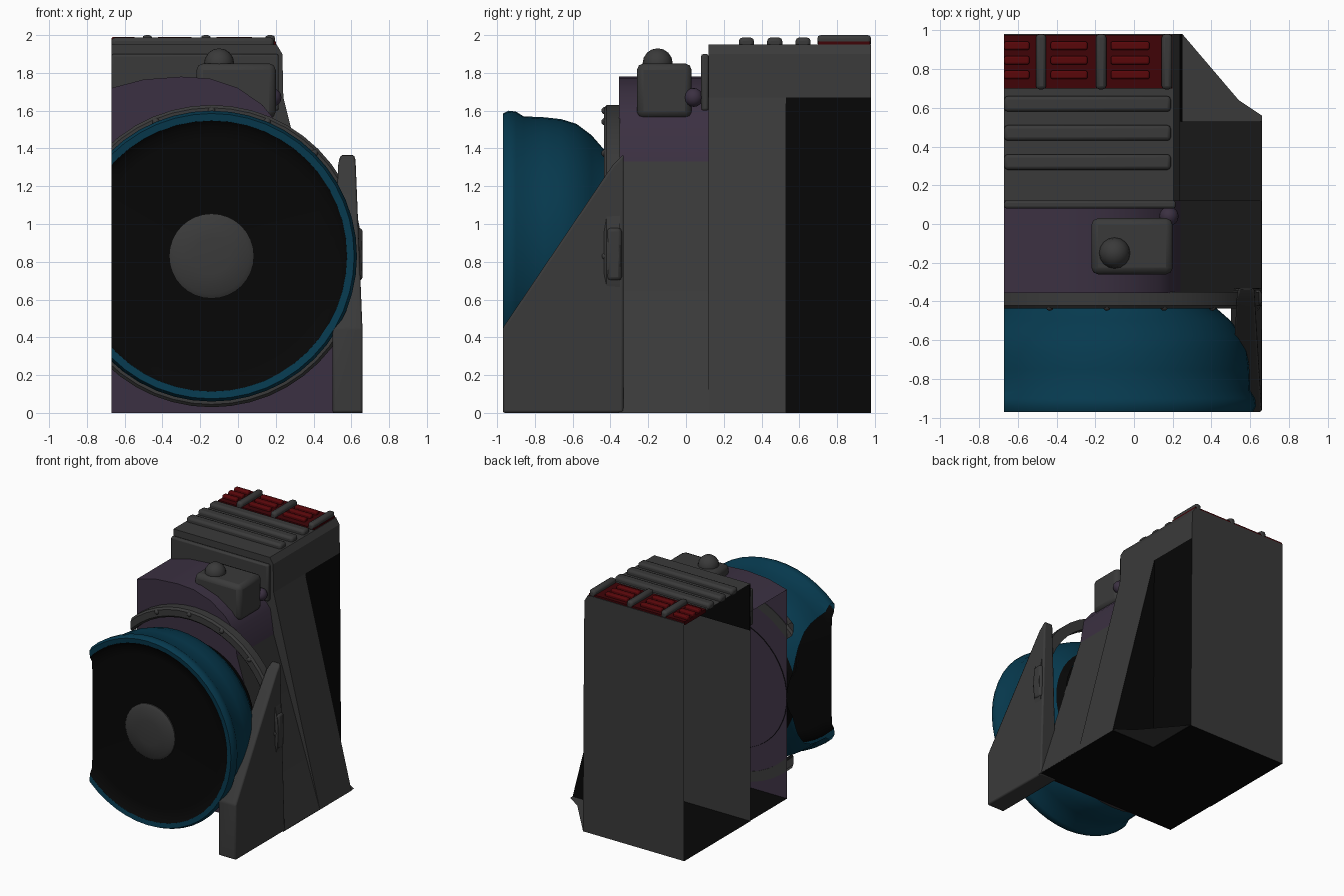
import bpy, bmesh, math
from mathutils import Vector

cube = bpy.data.objects.get("Cube")
if cube:
    bpy.data.objects.remove(cube, do_unlink=True)

CUT = -0.67            # open sectioned side
AXIS = (-0.14, 0.83)   # drum axis in x and z


def material(name, rgb):
    m = bpy.data.materials.new(name)
    m.use_nodes = True
    m.diffuse_color = (*rgb, 1)
    node = next(n for n in m.node_tree.nodes if n.type == 'BSDF_PRINCIPLED')
    node.inputs["Base Color"].default_value = (*rgb, 1)
    node.inputs["Roughness"].default_value = 0.7
    return m


GREY = material("dark grey metal", (.042, .042, .042))
BLACK = material("black", (.002, .002, .002))
BLUE = material("deep blue", (.002, .042, .078))
PURPLE = material("dull purple", (.044, .03, .054))
RED = material("dark red", (.1, .002, .003))
DEEP_RED = material("shadowed red", (.05, .001, .002))


def finish(name, bm, mats, bevel=0, smooth=True):
    bmesh.ops.recalc_face_normals(bm, faces=bm.faces)
    me = bpy.data.meshes.new(name)
    bm.to_mesh(me)
    bm.free()
    for m in mats:
        me.materials.append(m)
    ob = bpy.data.objects.new(name, me)
    bpy.context.collection.objects.link(ob)
    if bevel:
        mod = ob.modifiers.new("bevel", 'BEVEL')
        mod.width, mod.segments = bevel, 2
    if smooth:
        bpy.ops.object.select_all(action='DESELECT')
        ob.select_set(True)
        bpy.context.view_layer.objects.active = ob
        bpy.ops.object.shade_smooth_by_angle(angle=math.radians(35))
    return ob


def box(name, lo, hi, mat, bevel=0.0):
    bm = bmesh.new()
    bmesh.ops.create_cube(bm, size=1)
    for v in bm.verts:
        v.co = Vector([(a + b) / 2 + c * (b - a) for a, b, c in zip(lo, hi, v.co)])
    return finish(name, bm, [mat], bevel)


def ball(name, centre, radius, mat):
    bm = bmesh.new()
    bmesh.ops.create_uvsphere(bm, u_segments=16, v_segments=8, radius=radius)
    bmesh.ops.translate(bm, verts=bm.verts, vec=centre)
    return finish(name, bm, [mat])


def sheet(name, outline, z, mat):
    bm = bmesh.new()
    bm.faces.new([bm.verts.new((x, y, z)) for x, y in outline])
    return finish(name, bm, [mat], smooth=False)


def lathe(name, profile, mats, rule=lambda i: 0, steps=40):
    """Turn (radius, y) points about the drum axis, then section at the open side."""
    bm = bmesh.new()
    rows = []
    for r, y in profile:
        angles = [2 * math.pi * k / steps for k in range(steps)]
        rows.append([bm.verts.new((AXIS[0] + r * math.cos(a), y, AXIS[1] + r * math.sin(a)))
                     for a in angles])
    for i in range(len(rows) - 1):
        for k in range(steps):
            n = (k + 1) % steps
            f = bm.faces.new((rows[i][k], rows[i][n], rows[i + 1][n], rows[i + 1][k]))
            f.material_index = rule(i)
    bmesh.ops.remove_doubles(bm, verts=bm.verts, dist=1e-4)
    bmesh.ops.bisect_plane(bm, geom=bm.verts[:] + bm.edges[:] + bm.faces[:],
                           plane_co=(CUT, 0, 0), plane_no=(1, 0, 0), clear_inner=True)
    return finish(name, bm, mats)


# Rear housing: sloped front side, black recess behind it, open on the sectioned side
bm = bmesh.new()
levels = []
for z, x in ((0, .66), (1.67, .24), (1.9, .235), (1.95, .205)):
    inner = min(x, .25)
    outline = [(CUT, .12), (x, .12), (x, .53), (inner, .53), (inner, .98), (CUT, .98)]
    levels.append([bm.verts.new((px, py, z)) for px, py in outline])
for i, (low, high) in enumerate(zip(levels, levels[1:])):
    for k in range(5):
        f = bm.faces.new((low[k], low[k + 1], high[k + 1], high[k]))
        f.material_index = 1 if i == 0 and k in (2, 3) else 0
bm.faces.new(levels[0]).material_index = 1
bm.faces.new(levels[-1])
bmesh.ops.remove_doubles(bm, verts=bm.verts, dist=1e-4)
finish("rear_housing", bm, [GREY, BLACK], smooth=False)
sheet("recess_floor", [(.25, .53), (.66, .53), (.66, .56), (.54, .64), (.25, .98)], .004, GREY)
box("inner_shadow_panel", (CUT, .122, 1.57), (.2, .13, 1.94), BLACK)

# Middle housing: arched purple shell over grey sloping side
bm = bmesh.new()
arch = [(CUT, 0), (CUT, 1.72), (-.5, 1.765), (-.3, 1.78), (-.15, 1.77), (0, 1.72),
        (.13, 1.63), (.21, 1.53), (.24, 1.33), (.66, 0)]
front = [bm.verts.new((x, -.355, z)) for x, z in arch]
back = [bm.verts.new((x, .12, z)) for x, z in arch]
for k in range(1, len(arch) - 1):
    f = bm.faces.new((front[k], front[k + 1], back[k + 1], back[k]))
    f.material_index = 1 if k == len(arch) - 2 else 0
bm.faces.new(front)
finish("middle_housing", bm, [PURPLE, GREY])
box("housing_flange", (CUT, .08, 1.6), (.215, .12, 1.9), GREY, .012)
sheet("base_plate", [(CUT, -.355), (.66, -.355), (.66, .12), (CUT, .12)], .004, BLACK)

# Side fin with sloped leading edge
bm = bmesh.new()
side = [(-.97, 0), (-.97, .45), (-.39, 1.31), (-.33, 1.37), (-.33, 0)]
shells = []
for inner in (True, False):
    row = []
    for y, z in side:
        t = z / 1.37
        x = .5 + .04 * t ** 12 if inner else .66 - .04 * t ** 4
        row.append(bm.verts.new((x, y, z)))
    shells.append(row)
for k in range(len(side)):
    n = (k + 1) % len(side)
    bm.faces.new((shells[0][k], shells[0][n], shells[1][n], shells[1][k]))
for row in shells:
    bm.faces.new(row)
finish("side_fin", bm, [GREY], .012)
box("fin_handle", (.6, -.42, .7), (.66, -.34, .98), GREY, .02)

# Intake drum with black face and hub
drum = [(0, -.93), (.62, -.93), (.69, -.94), (.717, -.965), (.755, -.97), (.77, -.94),
        (.765, -.9), (.74, -.86), (.735, -.75), (.725, -.66), (.7, -.58), (.64, -.5),
        (.56, -.43), (.53, -.35)]
lathe("intake_drum", drum, [BLUE, BLACK], lambda i: 1 if i < 3 or i > 11 else 0, 48)
lathe("drum_hub", [(.225, -.92), (.225, -.94), (.2, -.955), (.1, -.965), (0, -.968)],
      [GREY], steps=32)

# Mounting ring with rivets
lathe("mounting_ring", [(.72, -.35), (.72, -.42), (.735, -.435), (.785, -.435),
                        (.8, -.42), (.8, -.35), (.72, -.35)], [GREY], steps=48)
for k in range(-2, 5):
    a = math.radians(90 - 22.5 * k)
    x, z = AXIS[0] + .77 * math.cos(a), AXIS[1] + .77 * math.sin(a)
    if x > CUT + .03:
        ball("ring_rivet", (x, -.428, z), .02, GREY)

# Control box, dome and side knob
box("control_box", (-.22, -.26, 1.56), (.2, .03, 1.85), GREY, .035)
ball("control_dome", (-.1, -.15, 1.85), .08, GREY)
ball("side_knob", (.18, .04, 1.67), .05, PURPLE)

# Roof ribs
for y in (.32, .47, .62):
    box("roof_rib", (CUT, y - .04, 1.93), (.19, y + .04, 1.987), GREY, .018)

# Red vent with ridges and grey dividers
box("vent_panel", (CUT, .7, 1.935), (.2, .975, 1.965), DEEP_RED)
for x in (-.48, -.17, .17):
    box("vent_divider", (x - .027, .695, 1.94), (x + .027, .98, 2.0), GREY, .018)
for x0, x1 in ((CUT, -.54), (-.43, -.24), (-.12, .08)):
    for y in (.77, .845, .92):
        box("vent_ridge", (x0, y - .022, 1.95), (x1, y + .022, 1.99), RED, .01)
